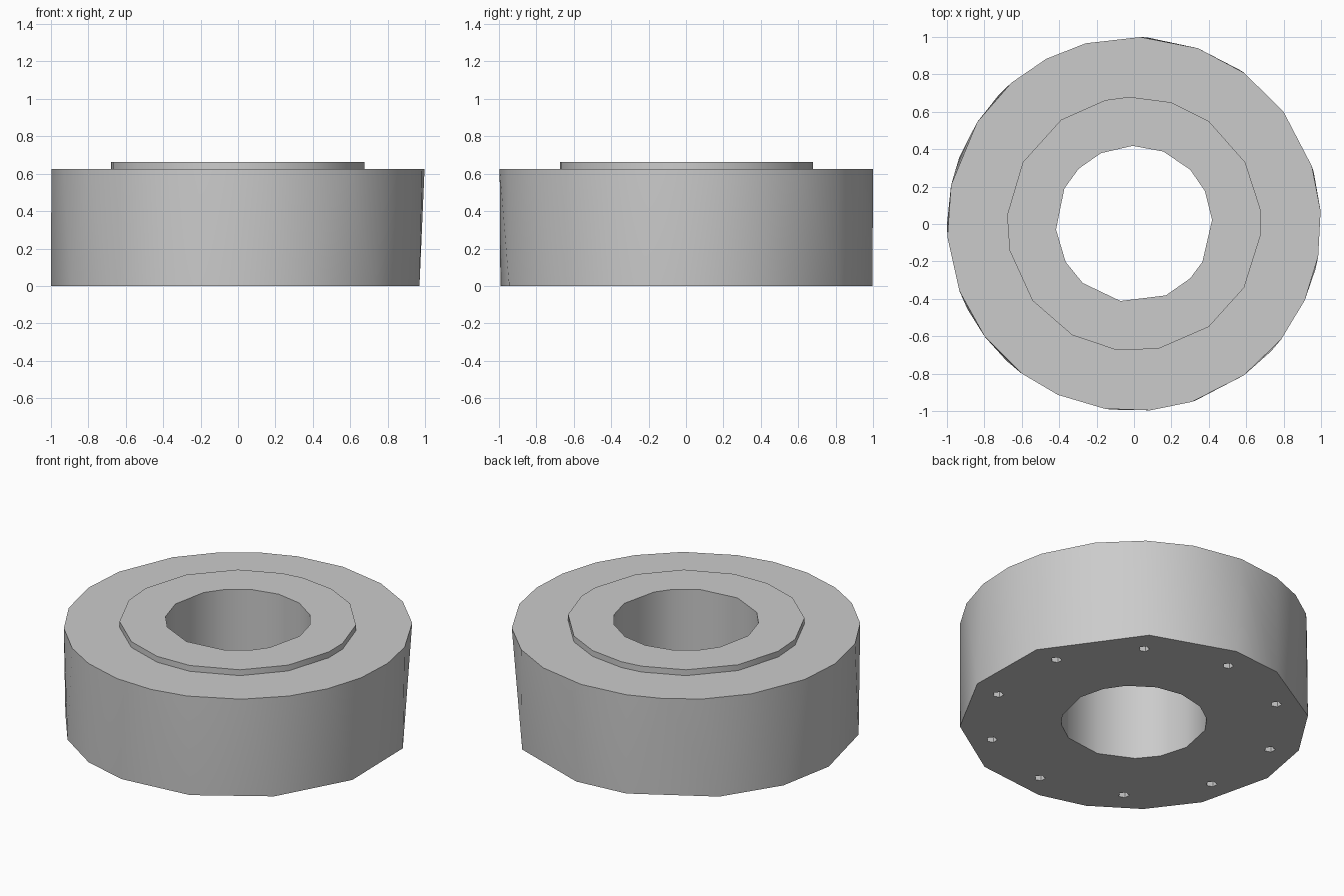
import bpy, bmesh
from math import radians, cos, sin

cube = bpy.data.objects.get("Cube")
if cube:
    bpy.data.objects.remove(cube, do_unlink=True)

grey = bpy.data.materials.new("plain grey")
grey.use_nodes = True
colour = (0.6, 0.6, 0.6, 1)
grey.diffuse_color = colour
grey.node_tree.nodes["Principled BSDF"].inputs["Base Color"].default_value = colour


def faceted_drum(name, radius, z0, z1, low, high, centre=(0, 0)):
    """Solid drum whose lower and upper rims have corners at the given angles."""
    bm = bmesh.new()
    for z, angles in ((z0, low), (z1, high)):
        for a in angles:
            bm.verts.new((centre[0] + radius * cos(radians(a)),
                          centre[1] + radius * sin(radians(a)), z))
    bmesh.ops.convex_hull(bm, input=bm.verts)
    bmesh.ops.dissolve_limit(bm, angle_limit=radians(0.1), verts=bm.verts, edges=bm.edges)
    bmesh.ops.recalc_face_normals(bm, faces=bm.faces)
    mesh = bpy.data.meshes.new(name)
    bm.to_mesh(mesh)
    bm.free()
    mesh.materials.append(grey)
    ob = bpy.data.objects.new(name, mesh)
    bpy.context.collection.objects.link(ob)
    return ob


def combine(target, tool, operation):
    """Apply a boolean and discard the tool."""
    tool.hide_render = True
    mod = target.modifiers.new(operation.lower(), 'BOOLEAN')
    mod.operation, mod.object, mod.solver = operation, tool, 'EXACT'
    bpy.context.view_layer.objects.active = target
    bpy.ops.object.modifier_apply(modifier=mod.name)
    bpy.data.objects.remove(tool, do_unlink=True)


# Main ring body, with a coarser lower rim
lower_rim = [16, 55, 86, 105, 136, 159, 180, 207, 227, 246, 263, 289, 317, 346]
upper_rim = [4, 18, 37, 54, 70, 88, 105, 118, 131, 147, 168, 184, 201, 217,
             233, 246, 261, 275, 288, 306, 322, 336, 350]
ring = faceted_drum("ring_body", 1.0, 0, 0.625, lower_rim, upper_rim)

# Raised collar around the bore
collar_rim = [7, 29, 54, 73, 92, 103, 125, 151, 176, 192, 217, 241, 262, 281, 306, 330, 355]
combine(ring, faceted_drum("collar", 0.68, 0.5, 0.662, collar_rim, collar_rim), 'UNION')

# Central bore
bore_rim = [3, 25, 44, 68, 91, 115, 135, 153, 184, 209, 229, 260, 294, 316, 331]
combine(ring, faceted_drum("bore", 0.418, -0.1, 0.8, bore_rim, bore_rim), 'DIFFERENCE')

# Ten small blind holes in the underside
for i in range(10):
    a = radians(18 + 36 * i)
    corners = [72 * k for k in range(5)]
    hole = faceted_drum("screw_hole", 0.032, -0.1, 0.3, corners, corners,
                        (0.84 * cos(a), 0.84 * sin(a)))
    combine(ring, hole, 'DIFFERENCE')

# Smooth walls with crisp rims
bpy.ops.object.select_all(action='DESELECT')
ring.select_set(True)
bpy.context.view_layer.objects.active = ring
bpy.ops.object.shade_smooth_by_angle(angle=radians(40))
